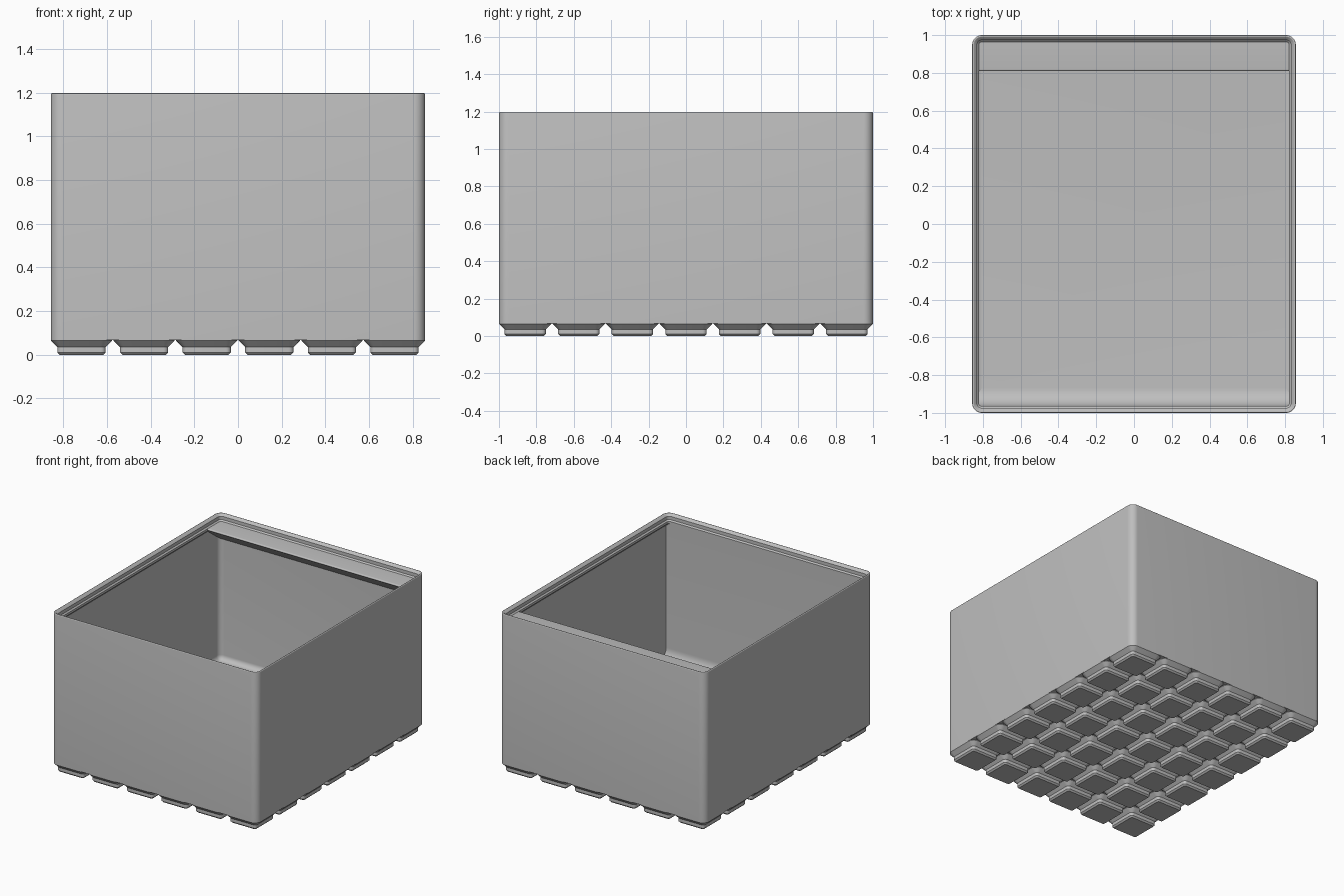
import bpy, bmesh, math

cube = bpy.data.objects.get("Cube")
if cube:
    bpy.data.objects.remove(cube)

S = 2 / 146.5              # one design millimetre in model units
WIDTH, DEPTH = 125.5, 146.5
PITCH, FOOT = 21, 20.5
CORNER, WALL, LIP = 3.75, 0.95, 2.6
FLOOR, LIP_BASE = 7, 84

grey = bpy.data.materials.new("light_grey_plastic")
grey.use_nodes = True
colour = (0.52, 0.52, 0.52, 1)
grey.diffuse_color = colour
grey.node_tree.nodes["Principled BSDF"].inputs["Base Color"].default_value = colour


def finish(bm, name):
    """Turn a bmesh in millimetres into a shaded object."""
    bmesh.ops.recalc_face_normals(bm, faces=bm.faces)
    bmesh.ops.scale(bm, vec=(S, S, S), verts=bm.verts)
    mesh = bpy.data.meshes.new(name)
    bm.to_mesh(mesh)
    bm.free()
    mesh.materials.append(grey)
    obj = bpy.data.objects.new(name, mesh)
    bpy.context.collection.objects.link(obj)
    bpy.ops.object.select_all(action="DESELECT")
    obj.select_set(True)
    bpy.context.view_layer.objects.active = obj
    bpy.ops.object.shade_smooth_by_angle(angle=math.radians(30))
    return obj


def arc(cx, cy, r, start, end, steps):
    """Points on an arc, angles in degrees."""
    angles = [math.radians(start + (end - start) * i / steps) for i in range(steps + 1)]
    return [(cx + r * math.cos(a), cy + r * math.sin(a)) for a in angles]


def rounded_loft(name, width, depth, profile, steps=8, cap_end=True):
    """Loft rounded rectangles through (inset, height) pairs."""
    bm = bmesh.new()
    rings = []
    for inset, z in profile:
        r = max(CORNER - inset, 0.3)
        x, y = width / 2 - inset - r, depth / 2 - inset - r
        points = []
        for k, (sx, sy) in enumerate([(1, 1), (-1, 1), (-1, -1), (1, -1)]):
            points += arc(sx * x, sy * y, r, 90 * k, 90 * k + 90, steps)
        rings.append([bm.verts.new((px, py, z)) for px, py in points])
    for a, b in zip(rings, rings[1:]):
        for i in range(len(a)):
            j = (i + 1) % len(a)
            bm.faces.new((a[i], a[j], b[j], b[i]))
    bm.faces.new(rings[0])
    if cap_end:
        bm.faces.new(rings[-1])
    return finish(bm, name)


def extrude_across(name, profile):
    """Extrude a (y, z) outline between the side walls."""
    bm = bmesh.new()
    half = WIDTH / 2 - 0.9
    face = bm.faces.new([bm.verts.new((-half, y, z)) for y, z in profile])
    new = bmesh.ops.extrude_face_region(bm, geom=[face])["geom"]
    moved = [v for v in new if isinstance(v, bmesh.types.BMVert)]
    bmesh.ops.translate(bm, vec=(2 * half, 0, 0), verts=moved)
    return finish(bm, name)


# Bin: outer wall, rounded rim, stacking lip, inner wall, floor fillet
rim = arc(0.45, LIP_BASE + 3.31, 0.45, 180, 45, 6)
lip = [(1.9, LIP_BASE + 2.5), (1.9, LIP_BASE + 0.7), (LIP, LIP_BASE),
       (LIP, LIP_BASE - 1.2), (WALL, LIP_BASE - 1.2 - LIP + WALL)]
fillet = arc(WALL + 2.8, FLOOR + 2.8, 2.8, 180, 270, 8)
rounded_loft("bin_body", WIDTH, DEPTH, [(0, 5)] + rim + lip + fillet)

# Scoop: front wall thickened flush with the lip, curving into the floor
front = -DEPTH / 2
scoop_r = 7
scoop = [(front + 1.5, FLOOR - 0.5), (front + 1.5, LIP_BASE - 0.1), (front + LIP, LIP_BASE - 0.1)]
scoop += arc(front + LIP + scoop_r, FLOOR + scoop_r, scoop_r, 180, 270, 12)
scoop.append((front + LIP + scoop_r, FLOOR - 0.5))
extrude_across("front_scoop", scoop)

# Label shelf: flat top, rounded nose, sloping support underneath
back = DEPTH / 2 - 1.5
nose = DEPTH / 2 - 13.9
shelf = [(back, LIP_BASE)] + arc(nose + 0.6, LIP_BASE - 0.6, 0.6, 90, 234, 8)
shelf.append((back, LIP_BASE - 1.2 - (back - nose) * math.tan(math.radians(36))))
extrude_across("label_shelf", shelf)

# Feet: one stepped foot repeated over the grid
first = rounded_loft("foot", FOOT, FOOT,
                     [(2.95, 0), (2.15, 0.8), (2.15, 2.6), (0, 4.75), (0, 5)],
                     steps=6, cap_end=False)
for col in range(6):
    for row in range(7):
        foot = first
        if col or row:
            foot = bpy.data.objects.new("foot", first.data)
            bpy.context.collection.objects.link(foot)
        foot.location = ((col - 2.5) * PITCH * S, (row - 3) * PITCH * S, 0)
